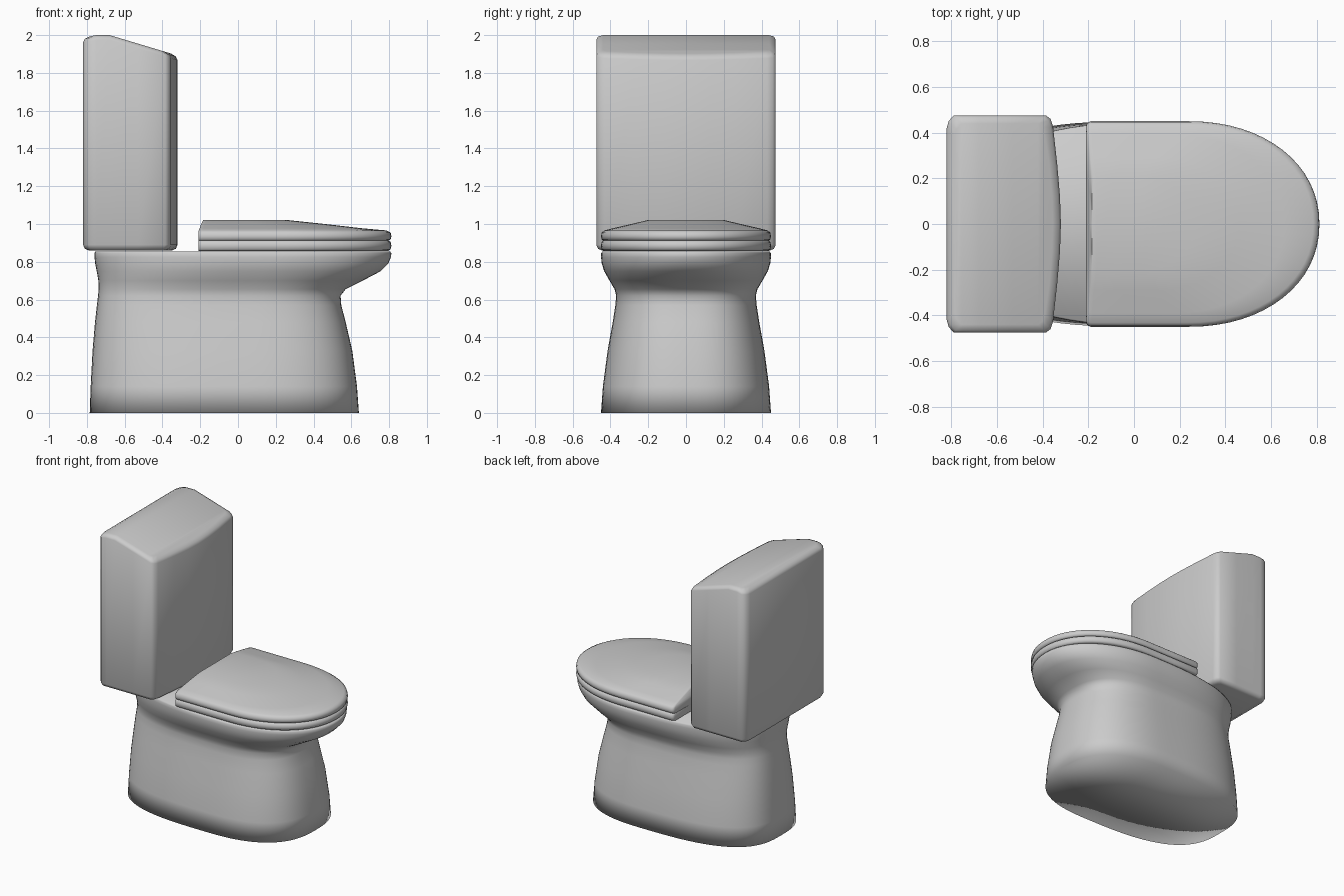
import bpy
import math

if "Cube" in bpy.data.objects:
    bpy.data.objects.remove(bpy.data.objects["Cube"])


def mirror(half):
    """Half outline (back centre to front centre, y >= 0) to a full ring."""
    return half + [(x, -y) for x, y in reversed(half[1:-1])]


def loft(name, rings):
    """Skin symmetric rings of 3D points; cap both ends with cross strips."""
    n = len(rings[0])
    verts = [p for r in rings for p in r]
    faces = []
    for k in range(len(rings) - 1):
        a, b = k * n, (k + 1) * n
        for i in range(n):
            j = (i + 1) % n
            faces.append((a + j, a + i, b + i, b + j))
    last = (len(rings) - 1) * n
    for i in range(n // 2):
        strip = list(dict.fromkeys([i, i + 1, n - i - 1, (n - i) % n]))
        faces.append(strip)
        faces.append([last + v for v in reversed(strip)])
    mesh = bpy.data.meshes.new(name)
    mesh.from_pydata(verts, [], faces)
    for p in mesh.polygons:
        p.use_smooth = True
    obj = bpy.data.objects.new(name, mesh)
    bpy.context.collection.objects.link(obj)
    import bmesh
    bm = bmesh.new()
    bm.from_mesh(mesh)
    bmesh.ops.recalc_face_normals(bm, faces=bm.faces)
    bm.to_mesh(mesh)
    bm.free()
    return obj


def oval(xb, xf, w, cx, back_pow, front_pow, steps=20):
    """Rounded outline with separate back and front curvature."""
    half = []
    for i in range(2 * steps + 1):
        t = math.pi * (1 - i / (2 * steps))
        c, s = math.cos(t), max(math.sin(t), 0)
        p, a = (back_pow, cx - xb) if c < 0 else (front_pow, xf - cx)
        x = cx + math.copysign(a * abs(c) ** (2 / p), c)
        half.append((x, 0 if i in (0, 2 * steps) else w * s ** (2 / p)))
    return mirror(half)


# Pedestal and bowl: z, back x, front x, half width
bowl = [
    (0, -.785, .64, .45), (.14, -.78, .63, .44), (.33, -.77, .605, .415),
    (.48, -.757, .57, .388), (.57, -.747, .547, .374), (.62, -.741, .543, .37),
    (.655, -.738, .57, .378), (.70, -.739, .66, .405), (.75, -.748, .755, .433),
    (.79, -.756, .795, .446), (.825, -.76, .81, .45), (.845, -.76, .812, .449),
    (.855, -.755, .805, .443),
]
rings = []
for z, xb, xf, w in bowl:
    k = min(max((z - .6) / .2, 0), 1)
    pts = oval(xb, xf, w, .05 + .12 * k, 2.9 - .3 * k, 2.6 - .5 * k)
    rings.append([(x, y, z) for x, y in pts])
loft("bowl_pedestal", rings)


def seat_ring(xb, xf, w, z, steps=16):
    """Straight back and sides with an elliptical front."""
    cx = xb + (xf - xb) * .44
    r = min(.02, w * .1)
    half = [(xb, 0), (xb, w * .5), (xb, w - r), (xb + r * .3, w - r * .3),
            (xb + r, w), (xb + (cx - xb) * .5, w)]
    for i in range(steps + 1):
        t = math.pi / 2 * (1 - i / steps)
        half.append((cx + (xf - cx) * math.cos(t) ** .95,
                     w * math.sin(t) ** .95 if i < steps else 0))
    return [(x, y, z) for x, y in mirror(half)]


# Seat and closed lid, each with softened edges
loft("seat", [seat_ring(*r) for r in [
    (-.21, .795, .438, .858), (-.21, .808, .447, .866), (-.21, .812, .45, .885),
    (-.21, .808, .447, .905), (-.21, .795, .438, .912)]])
loft("lid", [seat_ring(*r) for r in [
    (-.21, .795, .438, .912), (-.21, .808, .447, .918), (-.21, .812, .45, .935),
    (-.21, .808, .446, .955), (-.208, .785, .432, .966),
    (-.203, .66, .39, .977), (-.195, .46, .29, 1.0), (-.185, .27, .205, 1.02)]])


# Tank with a bowed front and a top that slopes forward
def tank_outline(d):
    """Plan outline inset by d."""
    b, f, w = -.82 + d, -.32 - d, .475 - d
    return mirror([(b, 0), (b, w - .055), (b + .008, w - .025), (b + .03, w),
                   (-.75, w), (-.68, w), (-.53, w), (f - .065, w),
                   (f - .045, w - .015), (f - .035, w - .045),
                   (f - .016, .26), (f - .004, .12), (f, 0)])


def top_z(x):
    if x < -.75:
        return 2 - (-.75 - x) * .2
    return 2 - max(x + .68, 0) * .3


loft("tank", [
    [(x, y, .86) for x, y in tank_outline(.03)],
    [(x, y, .869) for x, y in tank_outline(.009)],
    [(x, y, .89) for x, y in tank_outline(0)],
    [(x, y, top_z(x) - .025) for x, y in tank_outline(0)],
    [(x, y, top_z(x) - .008) for x, y in tank_outline(.009)],
    [(x, y, top_z(x)) for x, y in tank_outline(.035)],
])
